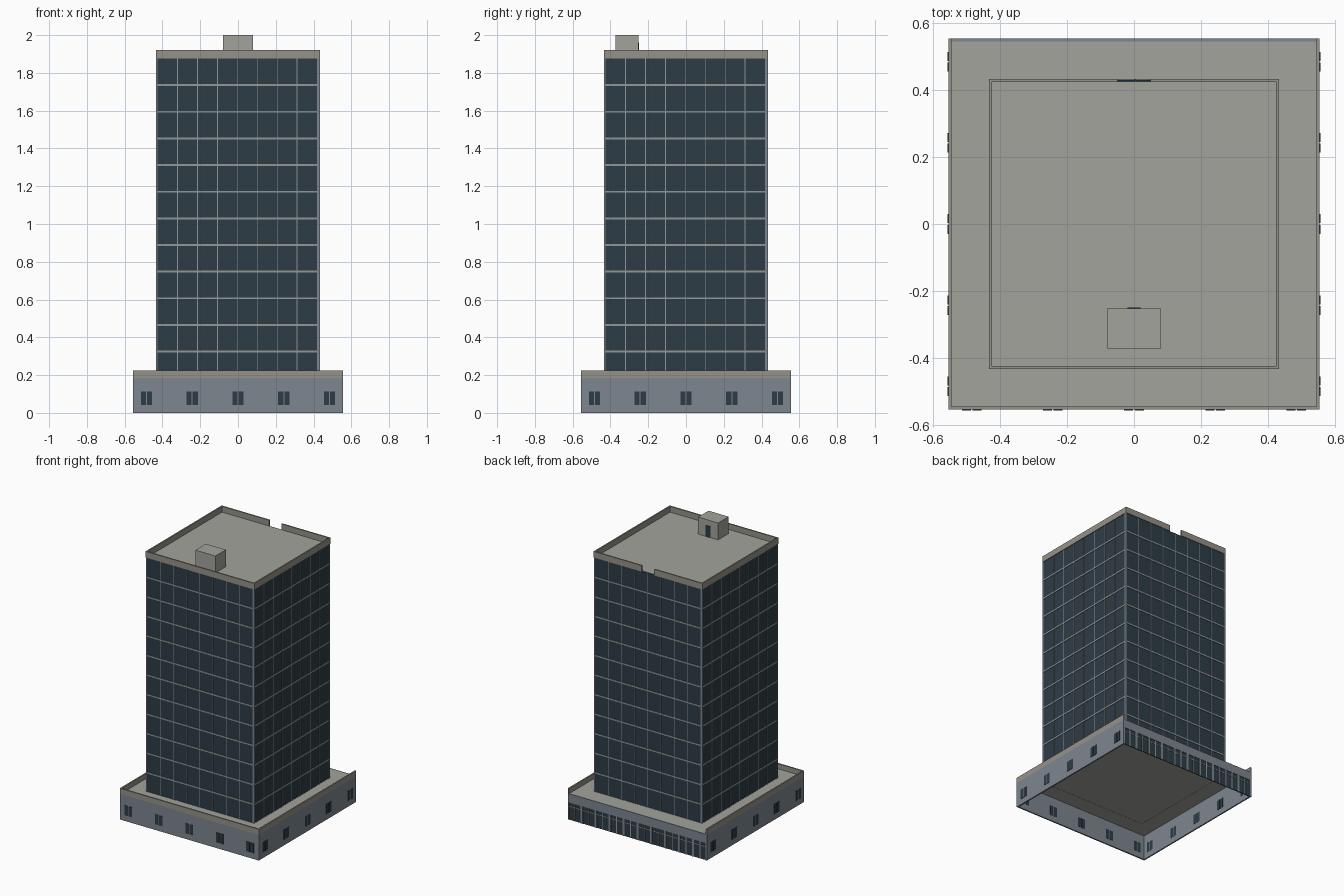
import bpy, bmesh, math
from mathutils import Matrix, Vector

if "Cube" in bpy.data.objects:
    bpy.data.objects.remove(bpy.data.objects["Cube"])


def material(name, rgb):
    m = bpy.data.materials.new(name)
    m.diffuse_color = (*rgb, 1)
    m.use_nodes = True
    m.node_tree.nodes["Principled BSDF"].inputs["Base Color"].default_value = m.diffuse_color
    return m


GLASS = material("dark_glass", (0.027, 0.045, 0.061))
WALL = material("blue_grey_wall", (0.205, 0.24, 0.275))
TRIM = material("beige_trim", (0.305, 0.287, 0.254))
ROOF = material("roof_grey", (0.367, 0.367, 0.337))
RIB = material("rib_grey", (0.30, 0.31, 0.31))


def boxes(name, mat, items):
    """One object from boxes (x0, x1, y0, y1, z0, z1, quarter_turns)."""
    bm = bmesh.new()
    for x0, x1, y0, y1, z0, z1, k in items:
        mtx = (Matrix.Rotation(k * math.pi / 2, 4, 'Z')
               @ Matrix.Translation(((x0 + x1) / 2, (y0 + y1) / 2, (z0 + z1) / 2))
               @ Matrix.Diagonal((x1 - x0, y1 - y0, z1 - z0, 1)))
        bmesh.ops.create_cube(bm, size=1, matrix=mtx)
    me = bpy.data.meshes.new(name)
    bm.to_mesh(me)
    bm.free()
    me.materials.append(mat)
    ob = bpy.data.objects.new(name, me)
    bpy.context.collection.objects.link(ob)
    return ob


P, T = 0.555, 0.01          # podium half width, wall thickness
H, Z0, Z1 = 0.433, 0.184, 1.876   # tower half width, bottom, top
CLOSED = (0, 1, 3)          # front, right and left sides of the podium

# Podium: three closed walls with parapets, hollow underneath
boxes("podium_walls", WALL, [(-P, P, -P, -P + T, 0, 0.185, k) for k in CLOSED])
boxes("podium_parapet", TRIM, [(-P, P, -P, -P + T, 0.185, 0.225, k) for k in CLOSED])
boxes("podium_roof", ROOF, [(-P + T, P - T, -P + T, P - T, 0.18, 0.188, 0)])

# Paired podium windows, visible inside and out
win = []
for k in CLOSED:
    for i in range(5):
        c = (i - 2) * 0.2425
        for s in (-1, 1):
            m = c + s * 0.016
            win.append((m - 0.0135, m + 0.0135, -P - 0.002, -P + T + 0.001, 0.042, 0.114, k))
boxes("podium_windows", GLASS, win)

# Back storefront: lintel, piers, glazing and frames (built as turned front)
bays = 10
bw = 2 * P / bays
top = 0.125
solid = [(-P, P, -P, -P + T, top, 0.188, 2)]
bars = []
for i in range(bays + 1):
    x = -P + i * bw
    solid.append((max(-P, x - 0.008), min(P, x + 0.008), -P, -P + T, 0, top, 2))
    if i < bays:
        bars.append((x + bw / 2 - 0.003, x + bw / 2 + 0.003, -P + 0.001, -P + T, 0, top, 2))
bars.append((-P + 0.001, P - 0.001, -P + 0.001, -P + T, 0.095, 0.1, 2))
boxes("storefront_wall", WALL, solid)
boxes("storefront_frames", RIB, bars)
boxes("storefront_glass", GLASS, [(-P + 0.002, P - 0.002, -P + 0.003, -P + 0.008, 0, top, 2)])

# Tower glass shaft with curtain wall grid on all four sides
G = H - 0.003
boxes("tower_glass", GLASS, [(-G, G, -G, G, Z0, Z1, 0)])
ribs, mullions, posts = [], [], []
a, b = -0.425, 0.418
for k in range(4):
    posts += [(-H, a, -H, a, Z0, Z1, k), (b, H, -H, -H + 0.008, Z0, Z1, k)]
    for i in range(1, 8):
        x = a + (b - a) * i / 8
        mullions.append((x - 0.002, x + 0.002, -G - 0.002, -G + 0.002, Z0, Z1, k))
    for j in range(12):
        z = Z0 + (Z1 - Z0) * j / 12
        ribs.append((a, b, -H, -G + 0.002, z - 0.005, z + 0.005, k))
boxes("corner_posts", WALL, posts)
boxes("vertical_mullions", RIB, mullions)
boxes("floor_ribs", RIB, ribs)

# Tower roof and parapet with a gap at the back
R = H + 0.001
rails = [(-R, R, -R, -R + T, Z1, 1.92, k) for k in CLOSED]
rails += [(-R, -0.05, -R, -R + T, Z1, 1.92, 2), (0.05, R, -R, -R + T, Z1, 1.92, 2)]
boxes("tower_parapet", TRIM, rails)
boxes("tower_roof", ROOF, [(-R + T, R - T, -R + T, R - T, Z1 - 0.01, Z1 + 0.002, 0)])

# Rooftop stair hut with door facing the back
boxes("stair_hut", ROOF, [(-0.08, 0.08, -0.372, -0.252, Z1, 2.0, 0)])
boxes("hut_door", GLASS, [(-0.02, 0.02, -0.256, -0.25, Z1, 1.96, 0)])
